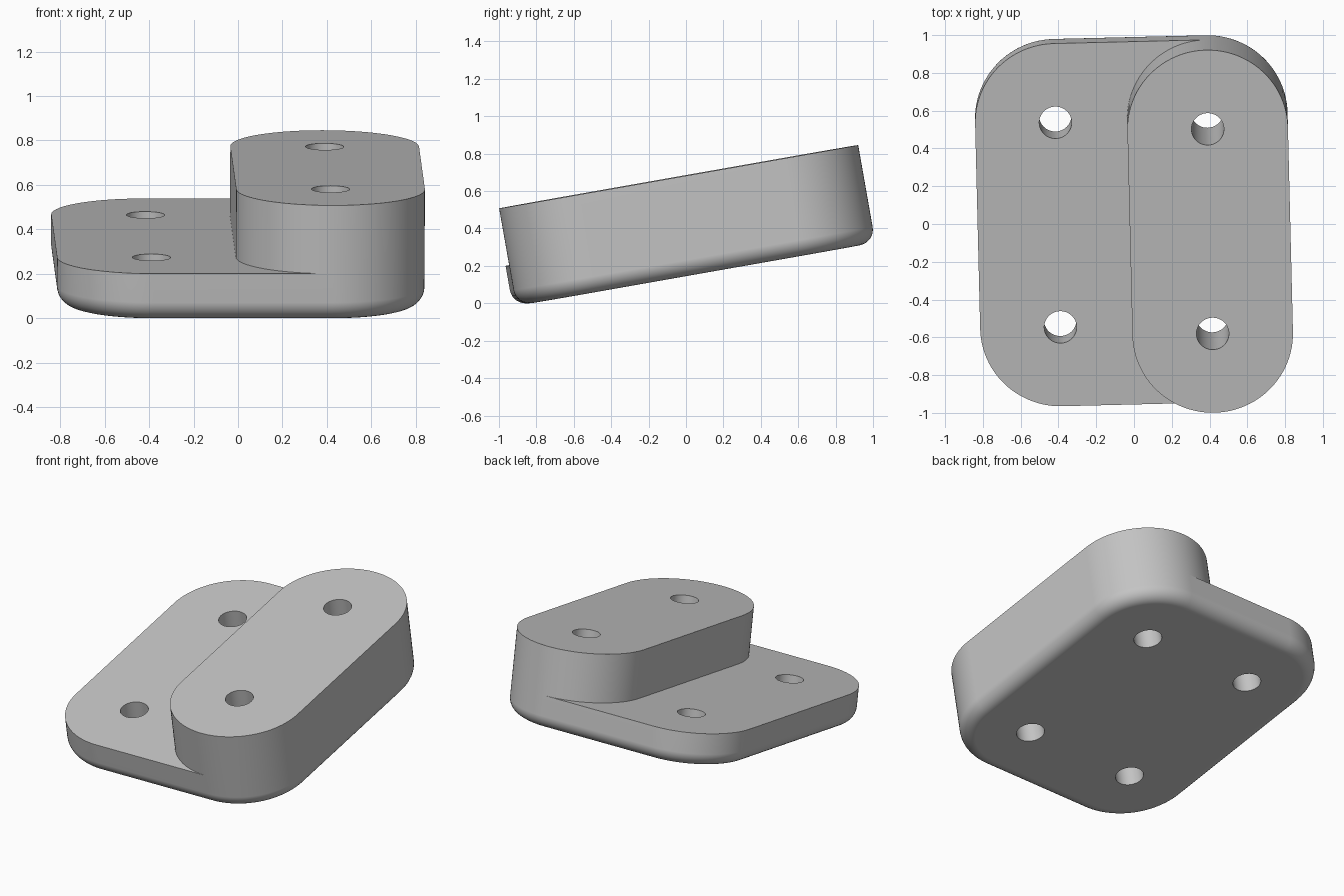
import bpy, bmesh
from math import cos, sin, radians, pi
from mathutils import Matrix, Vector

cube = bpy.data.objects.get("Cube")
if cube:
    bpy.data.objects.remove(cube, do_unlink=True)

R, CX, CY = 0.425, 0.4025, 0.55      # corner radius and hole centres
LOW, HIGH = 0.217, 0.529             # thickness of plate and raised bar
FILLET, HOLE = 0.085, 0.086
STEPS = 24                           # segments per quarter turn

mat = bpy.data.materials.new("plain grey")
mat.use_nodes = True
grey = (0.55, 0.55, 0.55, 1)
mat.diffuse_color = grey
mat.node_tree.nodes["Principled BSDF"].inputs["Base Color"].default_value = grey


def arc(x, y, start, end):
    """Points on a quarter circle, both ends included."""
    angles = [radians(start + (end - start) * i / STEPS) for i in range(STEPS + 1)]
    return [(x + R * cos(a), y + R * sin(a)) for a in angles]


# Outlines, all running between the front and back tangent points of the bar
outer = arc(CX, -CY, -90, 0) + arc(CX, CY, 0, 90)
inner = (arc(CX, CY, 90, 180) + arc(CX, -CY, 180, 270))[1:-1]
left = arc(-CX, CY, 90, 180) + arc(-CX, -CY, 180, 270)

bm = bmesh.new()


def ring(points, z):
    return [bm.verts.new((x, y, z)) for x, y in points]


outer_low, outer_top = ring(outer, 0), ring(outer, HIGH)
left_low, left_top = ring(left, 0), ring(left, LOW)
inner_low, inner_top = ring(inner, LOW), ring(inner, HIGH)
front, back = ring([outer[0], outer[-1]], LOW)


def wall(low, top):
    for i in range(len(low) - 1):
        bm.faces.new((low[i], low[i + 1], top[i + 1], top[i]))


# Flat faces: underside, plate top and bar top
underside = bm.faces.new(outer_low + left_low)
bm.faces.new([back] + left_top + [front] + inner_low[::-1])
bm.faces.new(outer_top + inner_top)

# Side walls, with the step points worked into the first and last bar walls
wall(outer_low[1:-1], outer_top[1:-1])
bm.faces.new((outer_low[0], outer_low[1], outer_top[1], outer_top[0], front))
bm.faces.new((outer_low[-2], outer_low[-1], back, outer_top[-1], outer_top[-2]))
wall([outer_low[-1]] + left_low + [outer_low[0]], [back] + left_top + [front])
wall([back] + inner_low + [front], [outer_top[-1]] + inner_top + [outer_top[0]])
bmesh.ops.recalc_face_normals(bm, faces=bm.faces)

# Rounded lower rim
bmesh.ops.bevel(bm, geom=list(underside.edges), offset=FILLET, segments=8,
                profile=0.5, affect='EDGES')

mesh = bpy.data.meshes.new("stepped_plate")
bm.to_mesh(mesh)
bm.free()
mesh.materials.append(mat)
plate = bpy.data.objects.new("stepped_plate", mesh)
bpy.context.collection.objects.link(plate)
bpy.context.view_layer.objects.active = plate

# Four through holes
for x in (-CX, CX):
    for y in (-CY, CY):
        bpy.ops.mesh.primitive_cylinder_add(vertices=48, radius=HOLE, depth=2, location=(x, y, 0))
        cutter = bpy.context.object
        cutter.name = "hole_cutter"
        cutter.hide_render = True
        cutter.data.materials.append(mat)
        bpy.context.view_layer.objects.active = plate
        mod = plate.modifiers.new("hole", 'BOOLEAN')
        mod.operation, mod.solver, mod.object = 'DIFFERENCE', 'EXACT', cutter
        bpy.ops.object.modifier_apply(modifier=mod.name)
        bpy.data.objects.remove(cutter, do_unlink=True)

# Tilt, turn slightly, then centre and rest on the ground
mesh = plate.data
mesh.transform(Matrix.Rotation(radians(1.4), 4, 'Z') @ Matrix.Rotation(radians(10), 4, 'X'))
lo = Vector([min(v.co[i] for v in mesh.vertices) for i in range(3)])
hi = Vector([max(v.co[i] for v in mesh.vertices) for i in range(3)])
mid = (lo + hi) / 2
mesh.transform(Matrix.Translation((-mid.x, -mid.y, -lo.z)))

# Smooth curves with crisp rims
bpy.ops.object.select_all(action='DESELECT')
plate.select_set(True)
bpy.context.view_layer.objects.active = plate
bpy.ops.object.shade_smooth_by_angle(angle=radians(30))
weighted = plate.modifiers.new("flat_faces", 'WEIGHTED_NORMAL')
weighted.keep_sharp = True
